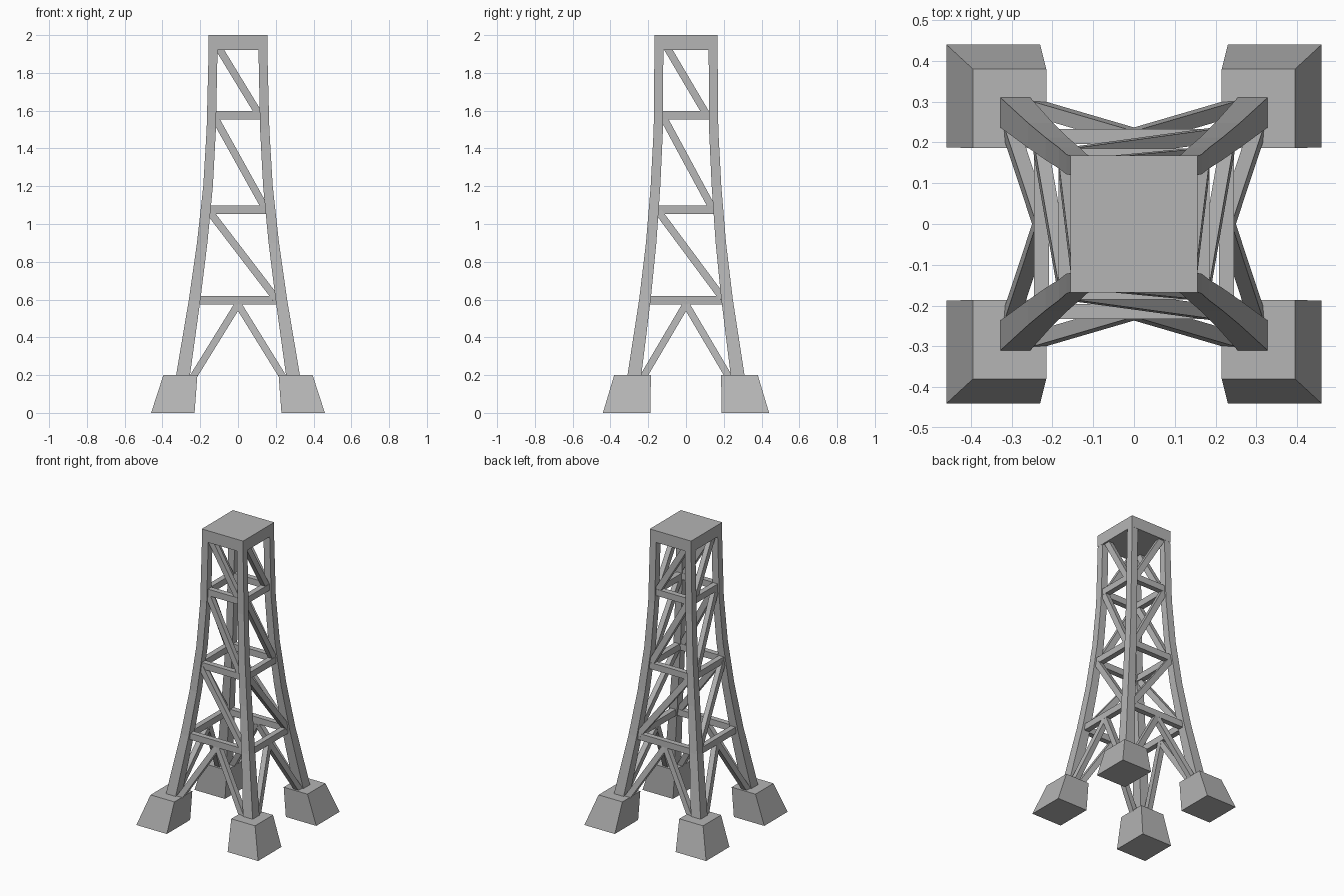
import bpy
from mathutils import Vector

if "Cube" in bpy.data.objects:
    bpy.data.objects.remove(bpy.data.objects["Cube"])

# leg stations: height, outer x, outer y, thickness
LEG = [(0.18, .331, .313, .074), (0.6, .260, .248, .061), (0.9, .217, .212, .055),
       (1.2, .184, .187, .051), (1.5, .166, .171, .049), (1.94, .155, .167, .047)]

# dark grey paint
PAINT = bpy.data.materials.new("dark_grey")
PAINT.diffuse_color = (.46, .46, .46, 1)
PAINT.use_nodes = True
PAINT.node_tree.nodes["Principled BSDF"].inputs["Base Color"].default_value = PAINT.diffuse_color


def outer(z, axis):
    """Outer leg distance at height z, along x (axis 1) or y (axis 2)."""
    for a, b in zip(LEG, LEG[1:]):
        if z <= b[0]:
            t = (z - a[0]) / (b[0] - a[0])
            return a[axis] + t * (b[axis] - a[axis])
    return LEG[-1][axis]


def loft(name, rings):
    """Closed tube through a list of four-point rings."""
    verts = [v for r in rings for v in r]
    faces = [(0, 1, 2, 3), tuple(len(verts) - 1 - i for i in range(4))]
    for k in range(0, len(verts) - 4, 4):
        for i in range(4):
            j = (i + 1) % 4
            faces.append((k + i, k + 4 + i, k + 4 + j, k + j))
    # wind faces outward
    c = [Vector(v) for v in rings[0]]
    along = Vector(rings[-1][0]) - c[0]
    if (c[1] - c[0]).cross(c[2] - c[1]).dot(along) > 0:
        faces = [f[::-1] for f in faces]
    me = bpy.data.meshes.new(name)
    me.from_pydata(verts, [], faces)
    me.materials.append(PAINT)
    ob = bpy.data.objects.new(name, me)
    bpy.context.collection.objects.link(ob)
    return ob


def rect(x0, x1, y0, y1, z):
    return [(x0, y0, z), (x1, y0, z), (x1, y1, z), (x0, y1, z)]


def bar(name, p, q, normal, w, d):
    """Square bar from p to q: w wide in the face, d deep along the normal."""
    p, q, n = Vector(p), Vector(q), Vector(normal)
    u = (q - p).cross(n).normalized()
    v = u.cross(q - p).normalized()
    off = [(-1, -1), (1, -1), (1, 1), (-1, 1)]
    return loft(name, [[c + u * (a * w / 2) + v * (b * d / 2) for a, b in off]
                       for c in (p, q)])


# feet and curved legs in each corner
for sx in (-1, 1):
    for sy in (-1, 1):
        loft("foot", [rect(sx * .23, sx * .46, sy * .188, sy * .44, 0),
                      rect(sx * .215, sx * .395, sy * .186, sy * .38, .2)])
        loft("leg", [rect(sx * (x - w), sx * x, sy * (y - w), sy * y, z)
                     for z, x, y, w in LEG])

# top cap
loft("top_cap", [rect(-.156, .156, -.168, .168, z) for z in (1.92, 2.0)])

# bracing on all four faces
for face in ("x", "y"):
    along, out = (1, 2) if face == "x" else (2, 1)
    for s in (-1, 1):
        normal = (0, s, 0) if face == "x" else (s, 0, 0)

        def pt(a, z, inset):
            o = s * (outer(z, out) - inset)
            return (a, o, z) if face == "x" else (o, a, z)

        # level beams
        for z, inset in ((.596, .034), (1.076, .031), (1.575, .028)):
            h = outer(z, along) - .03
            bar("level_beam", pt(-h, z, inset), pt(h, z, inset), normal, .044, .037)
        # diagonals, high on the negative side
        k = 1 if face == "x" else .97
        for a0, z0, a1, z1 in ((-.15, 1.064, .2, .607), (-.122, 1.562, .147, 1.078),
                               (-.101, 1.93, .112, 1.58)):
            bar("diagonal_brace", pt(a0 * k, z0, .028), pt(a1 * k, z1, .029),
                normal, .039, .034)
        # lower V braces
        for m in (-1, 1):
            foot_a = .238 if face == "x" else .227
            bar("lower_brace", pt(0, .575, .038), pt(m * foot_a, .19, .028),
                normal, .037, .036)
